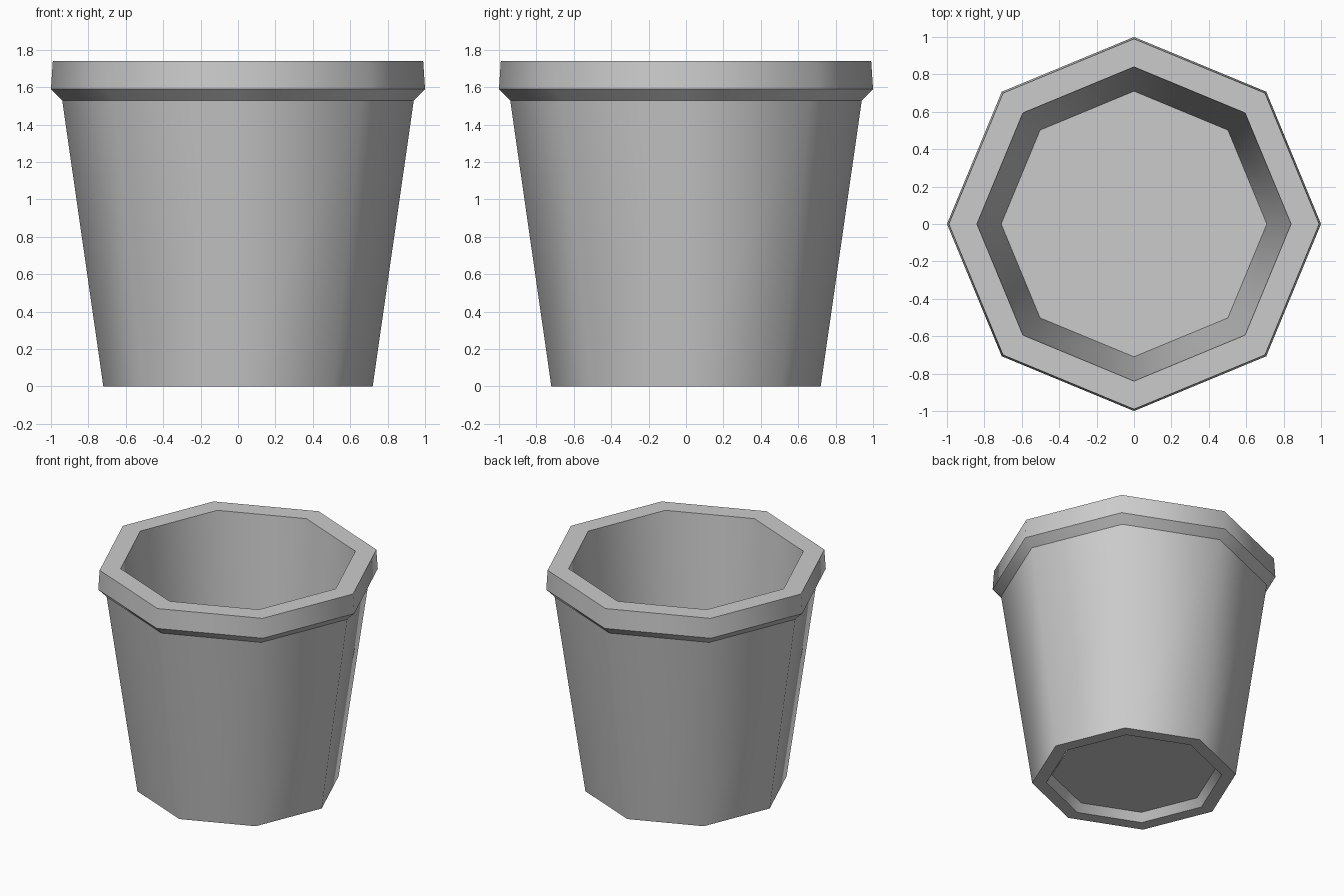
import bpy
import bmesh
from math import cos, sin, pi, radians

cube = bpy.data.objects.get("Cube")
if cube:
    bpy.data.objects.remove(cube, do_unlink=True)

SIDES = 8

# Plain grey material
grey = bpy.data.materials.new("plain_grey")
grey.use_nodes = True
colour = (0.6, 0.6, 0.6, 1)
grey.diffuse_color = colour
grey.node_tree.nodes["Principled BSDF"].inputs["Base Color"].default_value = colour

# Closed profile as (radius, height), from the underside out, up and back inside
profile = [
    (0.58, 0.06), (0.62, 0),        # recess under the base
    (0.72, 0), (0.94, 1.53),        # tapered outer wall
    (1.0, 1.59), (0.99, 1.74),      # flared rim
    (0.84, 1.74), (0.71, 0.2),      # inner wall down to the floor
]

bm = bmesh.new()
rings = [[bm.verts.new((r * cos(2 * pi * i / SIDES), r * sin(2 * pi * i / SIDES), z))
          for i in range(SIDES)] for r, z in profile]
for low, high in zip(rings, rings[1:]):
    for i in range(SIDES):
        j = (i + 1) % SIDES
        bm.faces.new((low[i], low[j], high[j], high[i]))
# Underside and inner floor
bm.faces.new(rings[0][::-1])
bm.faces.new(rings[-1])
bmesh.ops.recalc_face_normals(bm, faces=bm.faces)

# Smooth around the pot, sharp along every horizontal ring
for face in bm.faces:
    face.smooth = True
for edge in bm.edges:
    a, b = edge.verts
    edge.smooth = abs(a.co.z - b.co.z) > 0.01

mesh = bpy.data.meshes.new("pot")
bm.to_mesh(mesh)
bm.free()
mesh.materials.append(grey)
pot = bpy.data.objects.new("pot", mesh)
bpy.context.collection.objects.link(pot)
